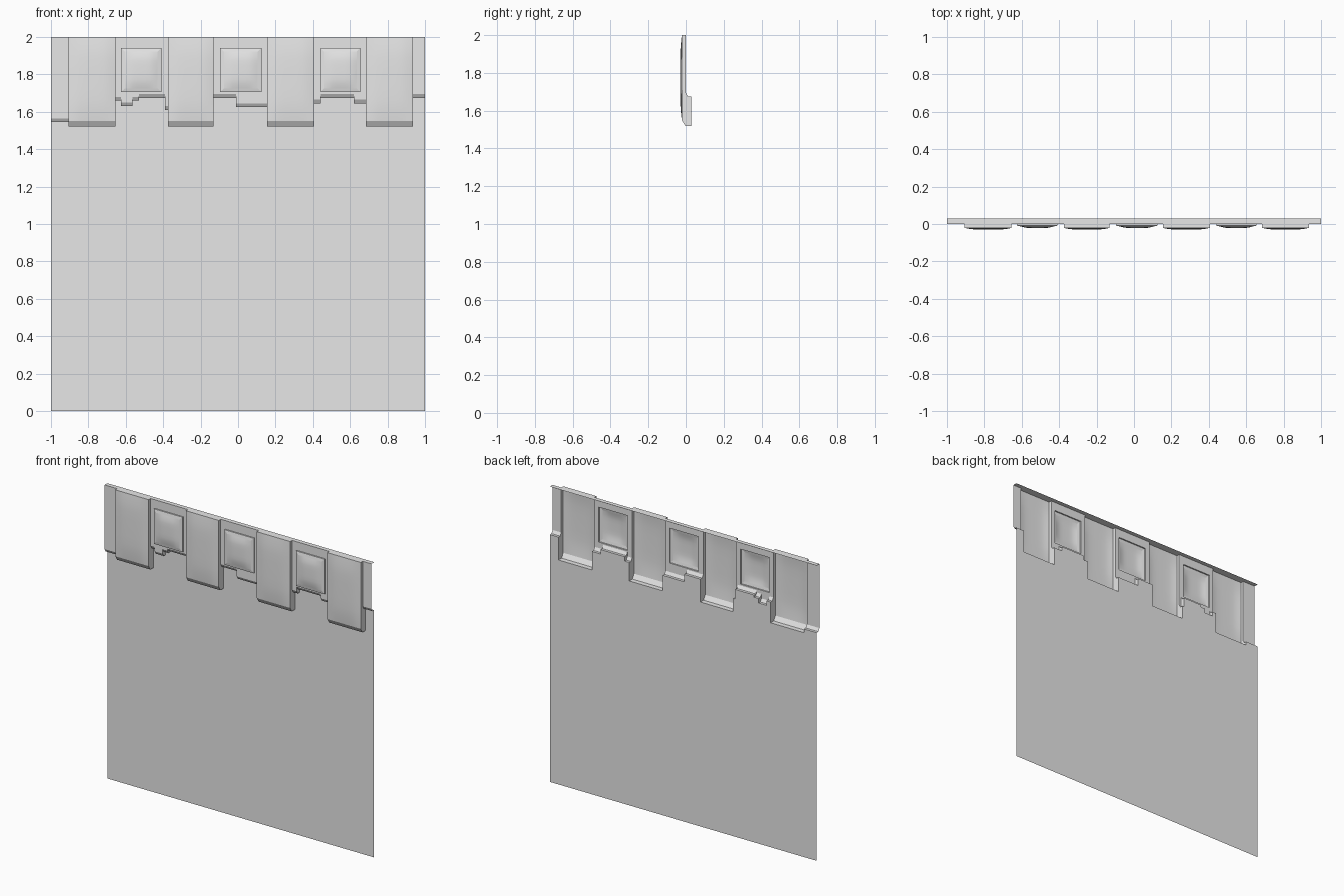
import bpy, bmesh

if "Cube" in bpy.data.objects:
    bpy.data.objects.remove(bpy.data.objects["Cube"])

TOP, BACK = 2.0, 0.03
PIL_Y = -0.021          # edge depth of the pilaster faces
mat = bpy.data.materials.new("plain grey")
mat.diffuse_color = (0.8, 0.8, 0.8, 1)
mat.use_nodes = True
mat.node_tree.nodes["Principled BSDF"].inputs["Base Color"].default_value = mat.diffuse_color


def face(bm, pts):
    return bm.faces.new([bm.verts.new(p) for p in pts])


def finish(bm, name):
    bmesh.ops.remove_doubles(bm, verts=bm.verts, dist=1e-5)
    bmesh.ops.recalc_face_normals(bm, faces=bm.faces)
    # open shells: make the front side face -y
    if sum(f.normal.y * f.calc_area() for f in bm.faces) > 0:
        bmesh.ops.reverse_faces(bm, faces=bm.faces)
    me = bpy.data.meshes.new(name)
    bm.to_mesh(me)
    bm.free()
    me.materials.append(mat)
    ob = bpy.data.objects.new(name, me)
    bpy.context.collection.objects.link(ob)
    return ob


def dome(bm, x0, x1, z0, z1, y, h, n=8):
    """Softly bulging rectangular front face."""
    def p(i, k):
        u, v = 2 * i / n - 1, 2 * k / n - 1
        return (x0 + (x1 - x0) * i / n, y - h * (1 - u ** 4) * (1 - v ** 4),
                z0 + (z1 - z0) * k / n)
    for i in range(n):
        for k in range(n):
            f = face(bm, [p(i, k), p(i + 1, k), p(i + 1, k + 1), p(i, k + 1)])
            f.smooth = True


# Segments along the trim: right end x, bottom z, is it a pilaster
segments = [
    (-0.905, 1.545, 0), (-0.655, 1.52, 1),
    (-0.625, 1.66, 0), (-0.565, 1.63, 0), (-0.53, 1.66, 0), (-0.39, 1.675, 0), (-0.375, 1.61, 0),
    (-0.13, 1.52, 1), (-0.01, 1.675, 0), (0.155, 1.625, 0),
    (0.405, 1.52, 1), (0.44, 1.645, 0), (0.62, 1.675, 0), (0.685, 1.645, 0),
    (0.935, 1.52, 1), (1.0, 1.675, 0)]
bays = [(-0.655, -0.375, -0.625, -0.41), (-0.13, 0.155, -0.095, 0.125),
        (0.405, 0.685, 0.44, 0.655)]
PZ0, PZ1 = 1.705, 1.942


def profile(zb, pil):
    y = PIL_Y if pil else 0.0
    c = 0.03 if pil else 0.02
    return [(y, TOP), (y, zb + c), (y + c * 0.6, zb), (BACK, zb)]


# Stepped trim shell, with chamfered lower edge and top cap
trim, pil_bm, wall = bmesh.new(), bmesh.new(), bmesh.new()
outline = [(1, BACK, 0), (-1, BACK, 0)]
x0, prev = -1.0, None
for x1, zb, pil in segments:
    pr = profile(zb, pil)
    outline += [(x0, BACK, zb), (x1, BACK, zb)]
    rows = [(BACK, TOP)] + pr
    for j, ((ya, za), (yb, zc)) in enumerate(zip(rows, rows[1:])):
        if j == 1:
            if pil:
                dome(pil_bm, x0, x1, zc, TOP, ya, 0.009)
                continue
            za = TOP if abs(x0) > 0.9 or abs(x1) > 0.94 else PZ0
        face(trim, [(x0, ya, za), (x0, yb, zc), (x1, yb, zc), (x1, ya, za)])
    # riser between neighbouring segments
    if prev:
        a, b = prev, pr
        if a[0][0] == b[0][0]:
            a, b = a[1:], b[1:]
        face(trim, [(x0, y, z) for y, z in a + b[::-1]])
    x0, prev = x1, pr

# Flat surround around each raised panel
for a, b, p, q in bays:
    for l, r, lo, hi in ((a, p, PZ0, TOP), (q, b, PZ0, TOP), (p, q, PZ1, TOP)):
        face(trim, [(l, 0, lo), (r, 0, lo), (r, 0, hi), (l, 0, hi)])
finish(trim, "stepped_trim")
finish(pil_bm, "pilaster_faces")

# Wall below the trim, following the stepped edge
face(wall, outline)
finish(wall, "wall_sheet")

# Raised panels: lip, sloped border and bulging centre
panels = bmesh.new()
for _, _, p, q in bays:
    rings = []
    for d, y in ((0, 0.0), (0, -0.009), (0.02, -0.013)):
        rings.append([(p + d, y, PZ0 + d), (q - d, y, PZ0 + d),
                      (q - d, y, PZ1 - d), (p + d, y, PZ1 - d)])
    for r, s in zip(rings, rings[1:]):
        for i in range(4):
            k = (i + 1) % 4
            face(panels, [r[i], r[k], s[k], s[i]])
    dome(panels, p + 0.02, q - 0.02, PZ0 + 0.02, PZ1 - 0.02, -0.013, 0.009)
finish(panels, "raised_panels")
